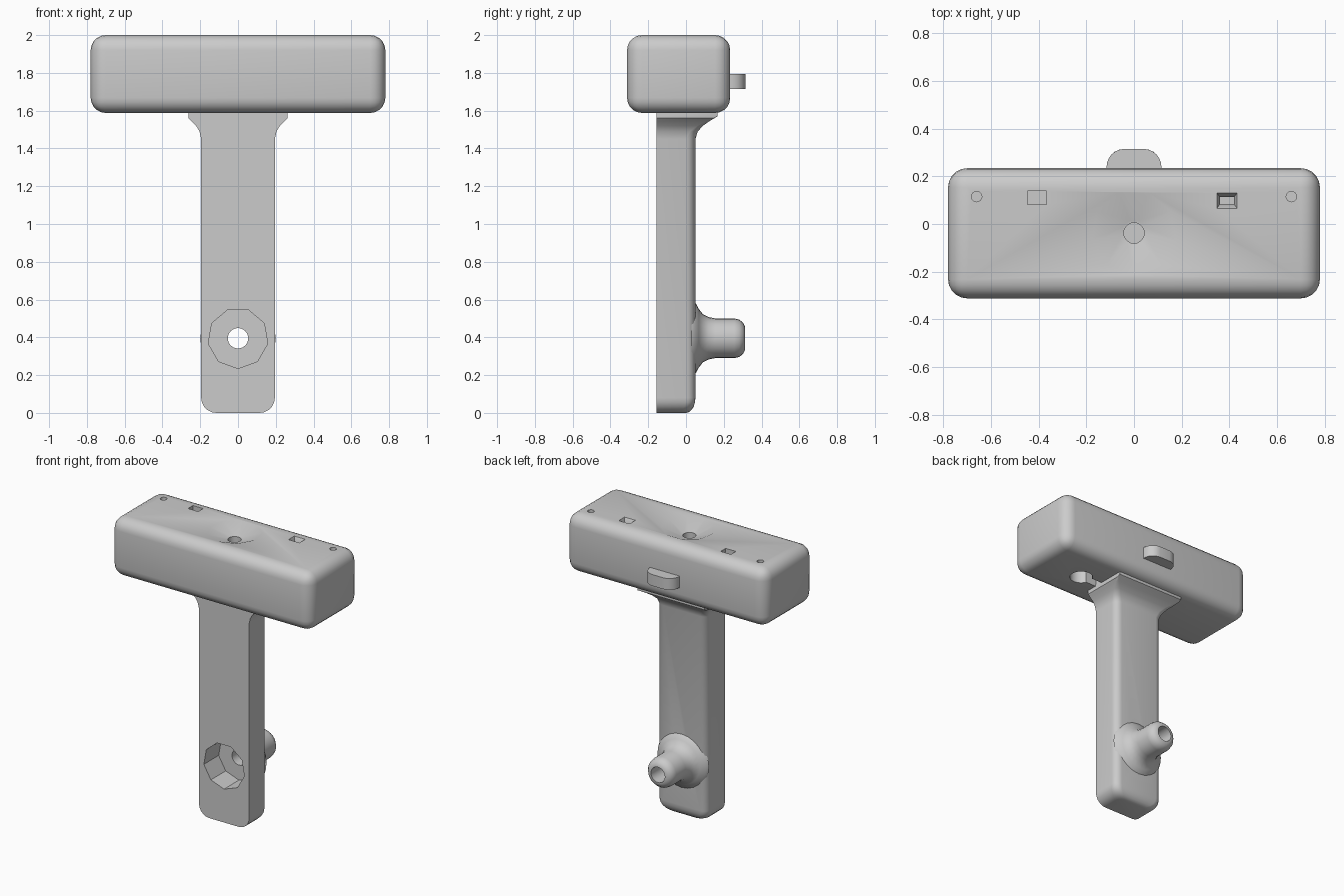
import bpy, bmesh
from math import sin, cos, pi, radians

if "Cube" in bpy.data.objects:
    bpy.data.objects.remove(bpy.data.objects["Cube"])


def loft(name, rings, closed=False):
    """Skin a list of equal-length point rings; cap the ends unless closed."""
    bm = bmesh.new()
    vs = [[bm.verts.new(p) for p in r] for r in rings]
    n = len(rings[0])
    pairs = list(zip(vs, vs[1:])) + ([(vs[-1], vs[0])] if closed else [])
    for a, b in pairs:
        for i in range(n):
            j = (i + 1) % n
            bm.faces.new((a[i], a[j], b[j], b[i]))
    if not closed:
        bm.faces.new(vs[0])
        bm.faces.new(vs[-1])
    bmesh.ops.recalc_face_normals(bm, faces=bm.faces)
    me = bpy.data.meshes.new(name)
    bm.to_mesh(me)
    bm.free()
    ob = bpy.data.objects.new(name, me)
    bpy.context.collection.objects.link(ob)
    return ob


def ring_z(x, y, z, r, n):
    return [(x + r * sin(2 * pi * i / n), y - r * cos(2 * pi * i / n), z) for i in range(n)]


def ring_y(y, zc, r, n):
    return [(r * sin(2 * pi * i / n), y, zc - r * cos(2 * pi * i / n)) for i in range(n)]


def rect_z(x, y, z, w, d):
    return [(x + sx * w / 2, y + sy * d / 2, z) for sx, sy in ((-1, -1), (1, -1), (1, 1), (-1, 1))]


def activate(ob):
    bpy.ops.object.select_all(action='DESELECT')
    ob.select_set(True)
    bpy.context.view_layer.objects.active = ob


def cut(ob, *cutters):
    for c in cutters:
        c.hide_render = True
        activate(ob)
        m = ob.modifiers.new("cut", 'BOOLEAN')
        m.operation, m.solver, m.object = 'DIFFERENCE', 'EXACT', c
        bpy.ops.object.modifier_apply(modifier=m.name)
        bpy.data.objects.remove(c)


def smooth(ob, angle=32):
    activate(ob)
    bpy.ops.object.shade_smooth_by_angle(angle=radians(angle))


# Rounded head block
head = loft("head", [rect_z(0, -0.039, z, 1.56, 0.546) for z in (1.588, 2.0)])
activate(head)
b = head.modifiers.new("round", 'BEVEL')
b.width, b.segments = 0.08, 5
bpy.ops.object.modifier_apply(modifier=b.name)

# Funnel and centre hole in the top
cut(head,
    loft("funnel", [ring_z(0, -0.035, 1.948, 0.05, 9), ring_z(0, -0.035, 2.0, 0.178, 9),
                    ring_z(0, -0.035, 2.1, 0.178, 9)]),
    loft("centre_hole", [ring_z(0, -0.038, 1.7, 0.043, 20), ring_z(0, -0.038, 1.97, 0.043, 20)]))
# Pin holes and small slots
for s in (-1, 1):
    cut(head, loft("pin_hole", [ring_z(s * 0.66, 0.115, z, 0.022, 16) for z in (1.93, 2.1)]))
cut(head,
    loft("plain_slot", [rect_z(-0.407, 0.11, z, 0.08, 0.055) for z in (1.95, 2.1)]),
    loft("tapered_slot", [rect_z(0.39, 0.098, 1.93, 0.06, 0.03), rect_z(0.39, 0.098, 1.97, 0.06, 0.03),
                          rect_z(0.39, 0.098, 2.0, 0.085, 0.065), rect_z(0.39, 0.098, 2.1, 0.085, 0.065)]))
# Keyhole recess underneath
cut(head,
    loft("key_hole", [ring_z(0.41, -0.05, z, 0.075, 20) for z in (1.5, 1.68)]),
    loft("key_slot", [rect_z(0.32, -0.05, z, 0.12, 0.06) for z in (1.5, 1.68)]))
smooth(head)

# Tab on the back of the head
tab_r = 0.075
arc = [(0.115 - tab_r + tab_r * cos(a * pi / 12), 0.315 - tab_r + tab_r * sin(a * pi / 12)) for a in range(7)]
outline = [(0.115, 0.2)] + arc + [(-x, y) for x, y in reversed(arc)] + [(-0.115, 0.2)]
smooth(loft("back_tab", [[(x, y, z) for x, y in outline] for z in (1.715, 1.795)]))


# Stem: flat front, rounded back corners, flared top
def section(z, w, yb, r):
    back = [(w - r + r * cos(a * pi / 10), yb - r + r * sin(a * pi / 10)) for a in range(6)]
    pts = [(w, -0.155)] + back + [(-x, y) for x, y in reversed(back)] + [(-w, -0.155)]
    return [(x, y, z) for x, y in pts]


rows = []
for i in range(6):
    a = i * pi / 10
    rows.append((0.08 * (1 - sin(a)), 0.195 - 0.08 * (1 - cos(a)), 0.05 - 0.05 * (1 - cos(a)), 0.05))
rows.reverse()
# the arc runs from the widest row (z = 0.08) down to the foot (z = 0)
rows = [(z, w, y, r) for z, w, y, r in rows]
rows += [(1.45, 0.195, 0.05, 0.05), (1.49, 0.204, 0.062, 0.04), (1.52, 0.222, 0.09, 0.028),
         (1.545, 0.248, 0.125, 0.014), (1.56, 0.262, 0.15, 0.006), (1.57, 0.262, 0.167, 0.002),
         (1.6, 0.262, 0.167, 0.002)]
stem = loft("stem", [section(*r) for r in rows])
ZC = 0.395
cut(stem,
    loft("front_pocket", [ring_y(y, ZC, 0.16, 9) for y in (-0.3, 0.01)]),
    loft("stem_bore", [ring_y(y, ZC, 0.054, 24) for y in (-0.05, 0.2)]))
smooth(stem)

# Hollow nozzle with flared root
profile = [(0.03, 0.054), (0.03, 0.2), (0.05, 0.188), (0.068, 0.155), (0.09, 0.127), (0.12, 0.112),
           (0.155, 0.105), (0.255, 0.105), (0.282, 0.099), (0.302, 0.083), (0.312, 0.062), (0.312, 0.054)]
smooth(loft("nozzle", [ring_y(y, ZC, r, 24) for y, r in profile], closed=True))
